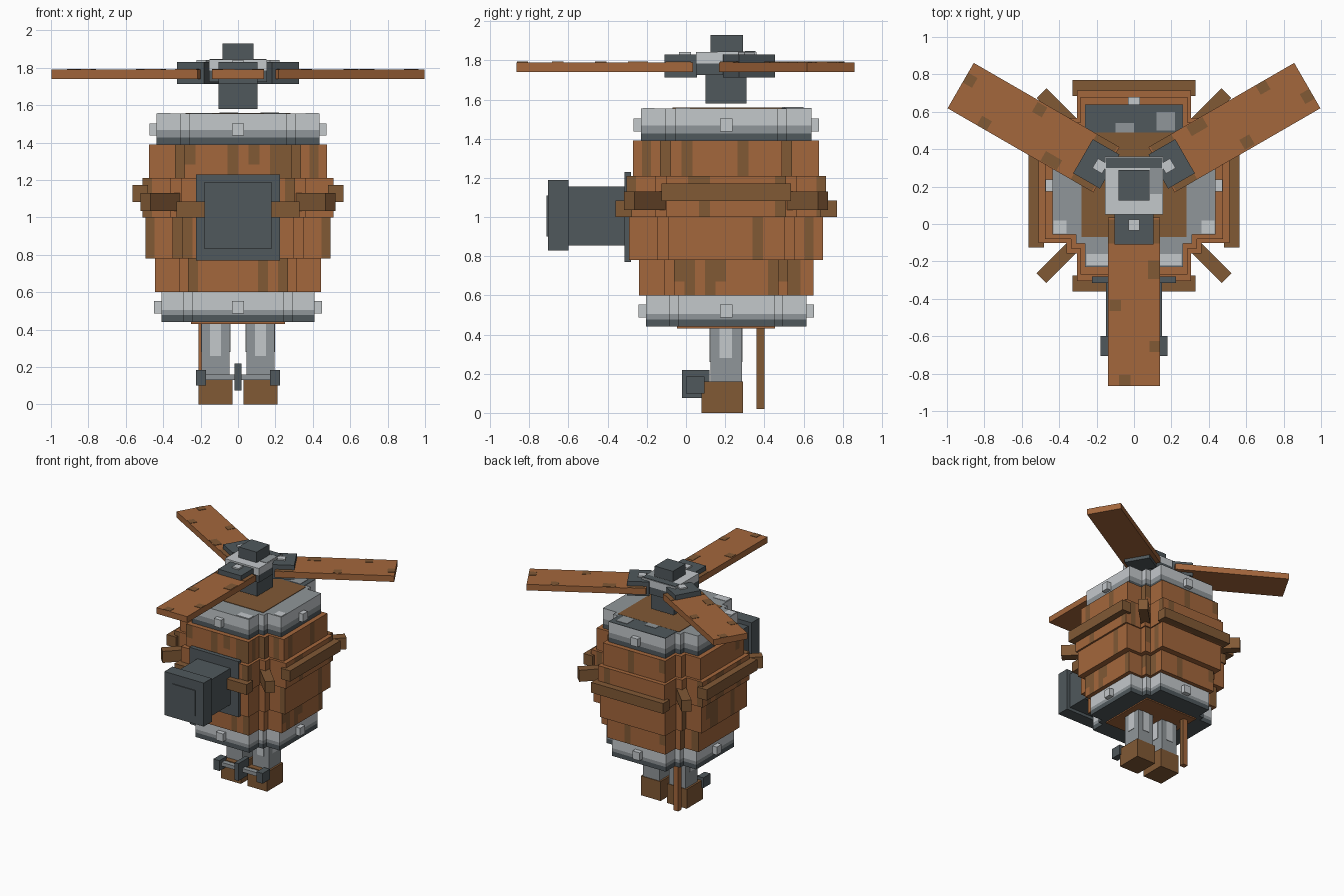
import bpy, bmesh, math, random
from mathutils import Matrix, Vector

if "Cube" in bpy.data.objects:
    bpy.data.objects.remove(bpy.data.objects["Cube"])

random.seed(4)
CY = 0.205  # barrel and rotor axis


def mat(name, rgb):
    m = bpy.data.materials.new(name)
    m.diffuse_color = (*rgb, 1)
    m.use_nodes = True
    m.node_tree.nodes["Principled BSDF"].inputs["Base Color"].default_value = m.diffuse_color
    return m


ORANGE = mat("orange_wood", (0.37, 0.135, 0.045))
BROWN = mat("brown_wood", (0.22, 0.10, 0.036))
SLATE = mat("dark_metal", (0.08, 0.098, 0.107))
GREY = mat("grey_metal", (0.28, 0.305, 0.32))
LIGHT = mat("light_metal", (0.55, 0.58, 0.60))


def finish(name, bm, mats):
    bmesh.ops.recalc_face_normals(bm, faces=bm.faces)
    me = bpy.data.meshes.new(name)
    bm.to_mesh(me)
    bm.free()
    for m in mats:
        me.materials.append(m)
    ob = bpy.data.objects.new(name, me)
    bpy.context.collection.objects.link(ob)
    return ob


def box(name, x, y, z, m, angle=0.0):
    """Box from ranges; a turned box is given relative to the axis."""
    bm = bmesh.new()
    size = Vector((x[1] - x[0], y[1] - y[0], z[1] - z[0]))
    mid = Vector((x[0] + x[1], y[0] + y[1], z[0] + z[1])) / 2
    M = Matrix.Translation(mid) @ Matrix.Diagonal((*size, 1))
    bmesh.ops.create_cube(bm, size=1, matrix=M)
    ob = finish(name, bm, [m])
    if angle is not None and angle != 0.0:
        ob.matrix_world = Matrix.Translation((0, CY, 0)) @ Matrix.Rotation(angle, 4, 'Z')
    return ob


def outline(r, step):
    """Square plan with double-stepped corners, long edges cut into planks."""
    a, b = 0.6 * r, 0.71 * r
    quarter = [(r, -a), (r, a), (b, a), (b, b), (a, b)]
    pts = []
    for k in range(4):
        c, s = round(math.cos(k * math.pi / 2)), round(math.sin(k * math.pi / 2))
        pts += [Vector((c * x - s * y, s * x + c * y)) for x, y in quarter]
    out = []
    for i, p in enumerate(pts):
        q = pts[(i + 1) % len(pts)]
        n = max(1, round((q - p).length / step))
        out += [p.lerp(q, j / n) for j in range(n)]
    return out


def course(name, r, zs, mats, side, cap=0, step=9.0):
    """Barrel course: side(band, column) picks the colour of each panel."""
    bm = bmesh.new()
    pts = outline(r, step)
    rings = [[bm.verts.new((p.x, p.y + CY, z)) for p in pts] for z in zs]
    n = len(pts)
    for b in range(len(zs) - 1):
        for i in range(n):
            j = (i + 1) % n
            f = bm.faces.new((rings[b][i], rings[b][j], rings[b + 1][j], rings[b + 1][i]))
            f.material_index = side(b, i)
    bm.faces.new(rings[0]).material_index = 0
    bm.faces.new(rings[-1]).material_index = cap
    return finish(name, bm, mats)


# Wooden barrel courses with scattered dark planks
for k, (r, z0, z1) in enumerate([(0.445, 0.60, 0.78), (0.495, 0.78, 1.0),
                                 (0.51, 1.0, 1.21), (0.475, 1.21, 1.39)]):
    dark = [random.random() < 0.27 for _ in range(200)]
    drop = [random.random() < 0.35 for _ in range(200)]
    course(f"barrel_course_{k}", r, [z0, z0 + 0.4 * (z1 - z0), z1], [ORANGE, BROWN],
           lambda b, i: int(dark[i] and not (b == 0 and drop[i])), step=0.055)

# Metal hoops in three bands, with a rivet on each side
for name, r, zs in [("bottom_hoop", 0.41, [0.44, 0.478, 0.505, 0.60]),
                    ("top_hoop", 0.435, [1.39, 1.427, 1.468, 1.555])]:
    course(name, r, zs, [SLATE, GREY, LIGHT], lambda b, i: b, cap=1)
    zc = zs[0] + 0.08
    for k in range(4):
        box(f"{name}_rivet_{k}", (-0.032, 0.032), (-r - 0.038, -r + 0.01),
            (zc - 0.033, zc + 0.033), LIGHT, k * math.pi / 2 + 1e-6)

# Lid colouring and wooden bottom
box("lid_wood", (-0.28, 0.28), (-0.07, 0.49), (1.553, 1.559), BROWN)
box("lid_back", (-0.26, 0.26), (0.49, 0.64), (1.553, 1.558), SLATE)
box("lid_back_patch", (0.12, 0.22), (0.50, 0.60), (1.553, 1.561), GREY)
box("lid_back_patch_left", (-0.10, 0.0), (0.49, 0.54), (1.553, 1.561), GREY)
for s in (-1, 1):
    box("lid_front_light", sorted((s * 0.14, s * 0.255)), (-0.22, -0.16), (1.553, 1.558), LIGHT)
    box("lid_side_light", sorted((s * 0.36, s * 0.43)), (-0.05, 0.02), (1.553, 1.558), LIGHT)
box("barrel_bottom", (-0.25, 0.25), (-0.045, 0.455), (0.43, 0.45), ORANGE)

# Straps on the four sides and pegs on the corners
for k in range(4):
    z = (1.0, 1.085) if k % 2 == 0 else (1.083, 1.172)
    box(f"strap_{k}", (-0.33, 0.33), (-0.565, -0.48), z, BROWN, k * math.pi / 2 + 1e-6)
    box(f"corner_peg_{k}", (-0.037, 0.037), (-0.70, -0.42), (1.035, 1.13), BROWN,
        k * math.pi / 2 + math.pi / 4)

# Cannon on the front
box("cannon_plate", (-0.225, 0.225), (-0.315, -0.28), (0.77, 1.23), SLATE)
box("cannon_tube", (-0.15, 0.15), (-0.61, -0.28), (0.855, 1.155), SLATE)
box("cannon_muzzle", (-0.18, 0.18), (-0.705, -0.60), (0.83, 1.19), SLATE)
box("cannon_mouth", (-0.105, 0.105), (-0.712, -0.703), (0.90, 1.11), SLATE)

# Legs, boots and painted highlights
for s, side in ((-1, "left"), (1, "right")):
    def span(a, b):
        return sorted((s * a, s * b))
    box(f"leg_{side}", span(0.045, 0.195), (0.125, 0.285), (0.15, 0.44), GREY)
    box(f"boot_{side}", span(0.03, 0.21), (0.08, 0.29), (0, 0.16), BROWN)
    box(f"leg_shine_front_{side}", span(0.09, 0.15), (0.121, 0.289), (0.26, 0.43), LIGHT)
    box(f"leg_shine_side_{side}", span(0.041, 0.199), (0.17, 0.235), (0.28, 0.43), LIGHT)
    box(f"bar_end_{side}", span(0.17, 0.225), (0.0, 0.095), (0.10, 0.185), SLATE)

# Foot bar and rear post
box("foot_bar", (-0.18, 0.18), (0.03, 0.07), (0.13, 0.16), GREY)
box("bar_centre", (-0.018, 0.018), (-0.02, 0.12), (0.075, 0.218), SLATE)
box("rear_post", (-0.21, -0.167), (0.36, 0.402), (0.02, 0.44), ORANGE)
box("rear_post_dark_side", (-0.208, -0.165), (0.362, 0.40), (0.021, 0.43), BROWN)

# Rotor mast, hub and cap
box("mast", (-0.105, 0.105), (0.10, 0.31), (1.58, 1.75), SLATE)
box("hub_lower", (-0.155, 0.155), (0.05, 0.36), (1.725, 1.785), SLATE)
box("hub_upper", (-0.155, 0.155), (0.05, 0.36), (1.785, 1.843), LIGHT)
box("hub_back_paint", (-0.15, 0.15), (0.30, 0.355), (1.842, 1.847), SLATE)
box("hub_side_paint", (0.085, 0.15), (0.16, 0.30), (1.842, 1.846), GREY)
box("rotor_cap", (-0.083, 0.083), (0.125, 0.29), (1.84, 1.93), SLATE)

# Three blades with clamps, bolts and dark wood patches
for k in range(3):
    a = k * 2 * math.pi / 3 + 1e-6
    box(f"blade_{k}", (-0.14, 0.14), (-1.07, -0.17), (1.74, 1.79), ORANGE, a)
    box(f"blade_clamp_{k}", (-0.105, 0.105), (-0.315, -0.15), (1.712, 1.83), SLATE, a)
    box(f"blade_bolt_{k}", (-0.03, 0.03), (-0.24, -0.18), (1.82, 1.842), LIGHT, a)
    box(f"blade_root_patch_{k}", (-0.139, 0.139), (-0.31, -0.18), (1.785, 1.793), BROWN, a)
    for x, y, w, h in [(0.11, -0.86, 0.028, 0.03), (-0.10, -0.64, 0.03, 0.03),
                       (0.105, -0.45, 0.03, 0.05), (-0.05, -1.04, 0.03, 0.028)]:
        box(f"blade_patch_{k}", (x - w, x + w), (y - h, y + h), (1.785, 1.793), BROWN, a)
